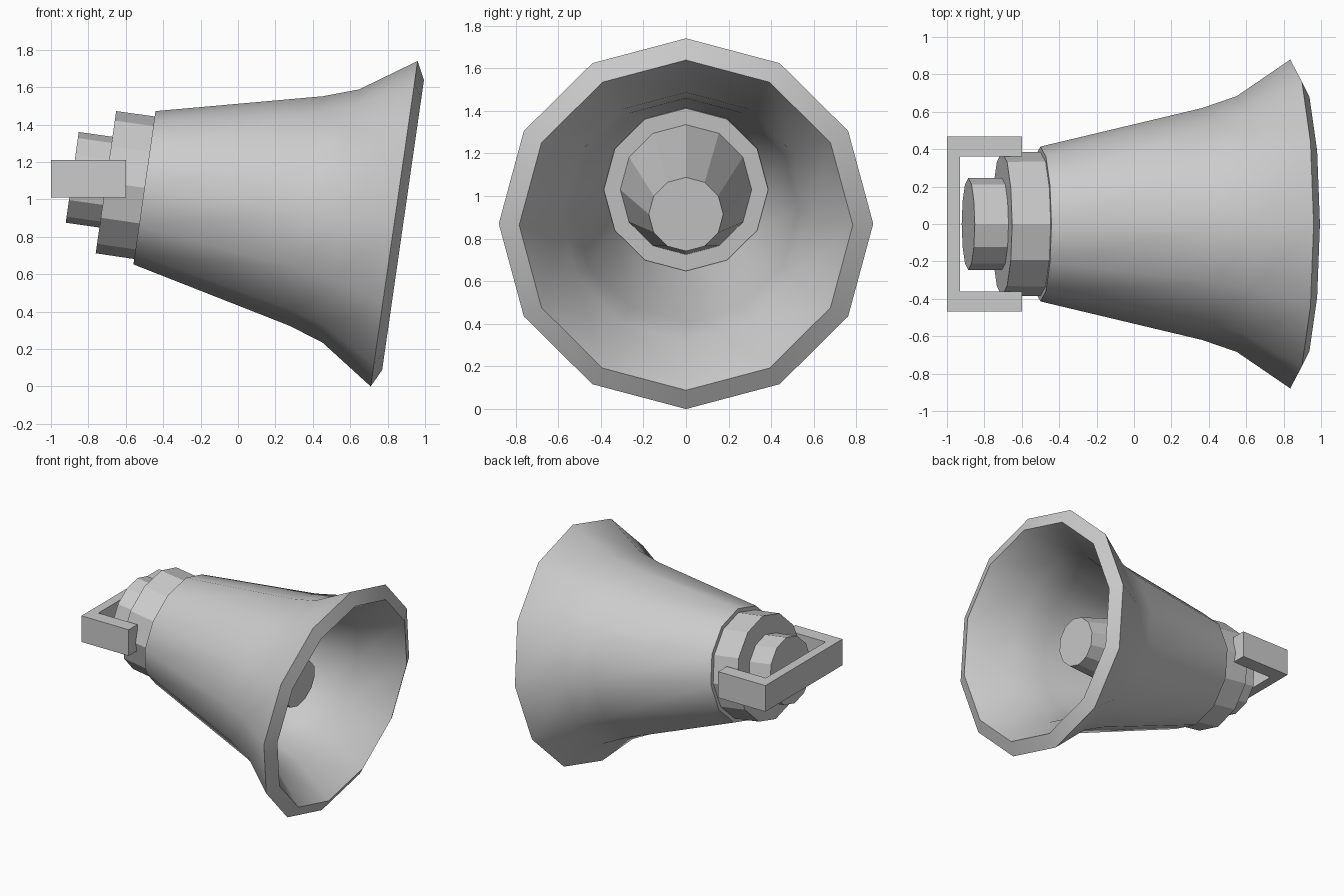
import bpy, bmesh, math
from mathutils import Vector

if "Cube" in bpy.data.objects:
    bpy.data.objects.remove(bpy.data.objects["Cube"])

SIDES = 12
TILT = math.radians(8.2)
MOUTH = Vector((0.835, 0, 0.87))                           # centre of the flared mouth
AXIS = Vector((math.cos(TILT), 0, -math.sin(TILT)))        # points out of the mouth
UP = Vector((math.sin(TILT), 0, math.cos(TILT)))
SIDE = Vector((0, 1, 0))


def finish(name, bm, smooth=False):
    bmesh.ops.recalc_face_normals(bm, faces=bm.faces)
    mesh = bpy.data.meshes.new(name)
    bm.to_mesh(mesh)
    bm.free()
    ob = bpy.data.objects.new(name, mesh)
    bpy.context.collection.objects.link(ob)
    if smooth:
        bpy.ops.object.select_all(action='DESELECT')
        ob.select_set(True)
        bpy.context.view_layer.objects.active = ob
        bpy.ops.object.shade_smooth_by_angle(angle=math.radians(38))
    return ob


def lathe(name, profile, closed=False, smooth=False):
    """Revolve (distance along axis, radius) points about the tilted axis."""
    bm = bmesh.new()
    rings = []
    for t, r in profile:
        ring = []
        for i in range(SIDES):
            a = 2 * math.pi * i / SIDES
            ring.append(bm.verts.new(MOUTH + AXIS * t + (UP * math.cos(a) + SIDE * math.sin(a)) * r))
        rings.append(ring)
    pairs = list(zip(rings, rings[1:]))
    if closed:
        pairs.append((rings[-1], rings[0]))
    else:
        bm.faces.new(rings[0])
        bm.faces.new(rings[-1])
    for a, b in pairs:
        for i in range(SIDES):
            j = (i + 1) % SIDES
            bm.faces.new((a[i], a[j], b[j], b[i]))
    return finish(name, bm, smooth)


# Flared hollow horn: outer wall, lip, inner wall
lathe("horn", [(-1.349, 0.414), (-0.475, 0.62), (-0.288, 0.684), (0, 0.879),
               (0.048, 0.783), (-0.24, 0.588), (-0.452, 0.53), (-1.12, 0.39),
               (-1.349, 0.34)], closed=True, smooth=True)

# Stepped rear housing and the tapered plug inside the horn
lathe("neck", [(-1.557, 0.384), (-1.12, 0.386)])
lathe("rear_cap", [(-1.739, 0.245), (-1.54, 0.245)])
lathe("inner_plug", [(-1.13, 0.31), (-0.31, 0.175)])

# U-shaped mounting bracket
bm = bmesh.new()
outline = [(-1, -0.467), (-0.6, -0.467), (-0.6, -0.362), (-0.93, -0.362),
           (-0.93, 0.362), (-0.6, 0.362), (-0.6, 0.467), (-1, 0.467)]
face = bm.faces.new([bm.verts.new((x, y, 1.01)) for x, y in outline])
top = bmesh.ops.extrude_face_region(bm, geom=[face])["geom"]
bmesh.ops.translate(bm, vec=(0, 0, 0.2),
                    verts=[g for g in top if isinstance(g, bmesh.types.BMVert)])
finish("bracket", bm)
